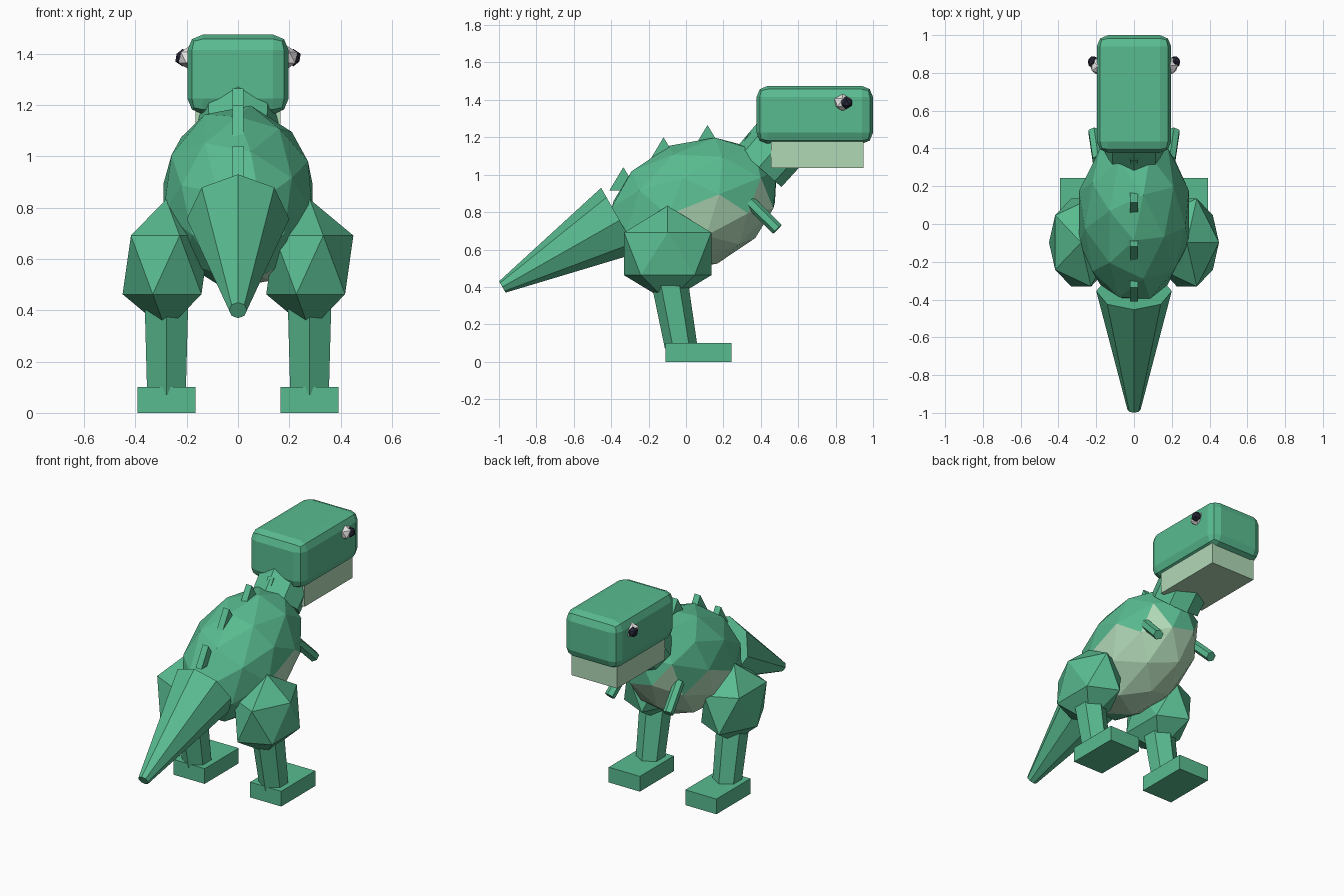
import bpy, bmesh
from math import sin, cos, pi, radians
from mathutils import Vector, Matrix

if "Cube" in bpy.data.objects:
    bpy.data.objects.remove(bpy.data.objects["Cube"])


def material(name, rgb):
    m = bpy.data.materials.new(name)
    m.diffuse_color = (*rgb, 1)
    m.use_nodes = True
    m.node_tree.nodes["Principled BSDF"].inputs["Base Color"].default_value = m.diffuse_color
    return m


GREEN = material("green", (0.10, 0.50, 0.28))
PALE = material("pale_green", (0.44, 0.69, 0.47))
WHITE = material("eye_white", (0.85, 0.82, 0.82))
DARK = material("pupil_dark", (0.02, 0.02, 0.04))


def finish(bm, name, mat):
    bmesh.ops.recalc_face_normals(bm, faces=bm.faces)
    me = bpy.data.meshes.new(name)
    bm.to_mesh(me)
    bm.free()
    me.materials.append(mat)
    ob = bpy.data.objects.new(name, me)
    bpy.context.collection.objects.link(ob)
    return ob


def ball(name, loc, scale, mat, sub=1, tilt=0):
    bm = bmesh.new()
    bmesh.ops.create_icosphere(bm, subdivisions=sub, radius=1)
    bm.transform(Matrix.Translation(loc) @ Matrix.Rotation(tilt, 4, 'X')
                 @ Matrix.Diagonal((*scale, 1)))
    return finish(bm, name, mat)


def box(name, lo, hi, mat, bevel=0):
    lo, hi = Vector(lo), Vector(hi)
    bm = bmesh.new()
    bmesh.ops.create_cube(bm, size=1)
    bm.transform(Matrix.Translation((lo + hi) / 2) @ Matrix.Diagonal((*(hi - lo), 1)))
    if bevel:
        bmesh.ops.bevel(bm, geom=bm.edges[:], offset=bevel, segments=2,
                        profile=0.5, affect='EDGES')
    return finish(bm, name, mat)


def limb(name, a, b, ra, rb, sides, mat):
    """Tapered prism from a to b, with a corner in the side plane."""
    a, b = Vector(a), Vector(b)
    axis = (b - a).normalized()
    u = axis.cross(Vector((1, 0, 0))).normalized()
    v = axis.cross(u)
    bm = bmesh.new()
    rings = []
    for p, r in ((a, ra), (b, rb)):
        rings.append([bm.verts.new(p + r * (u * cos(2 * pi * k / sides) + v * sin(2 * pi * k / sides)))
                      for k in range(sides)])
        bm.faces.new(rings[-1])
    for k in range(sides):
        j = (k + 1) % sides
        bm.faces.new((rings[0][k], rings[0][j], rings[1][j], rings[1][k]))
    return finish(bm, name, mat)


# Body with pale belly faces
body = ball("body", (0, 0.04, 0.84), (0.305, 0.48, 0.34), GREEN, 2, radians(22))
body.data.materials.append(PALE)
for f in body.data.polygons:
    if f.normal.z < -0.1 and f.center.y > -0.15:
        f.material_index = 1

# Neck, head, jaw, tail
limb("neck", (0, 0.39, 1.04), (0, 0.575, 1.25), 0.16, 0.165, 8, GREEN)
box("head", (-0.197, 0.377, 1.165), (0.197, 1.0, 1.475), GREEN, 0.06)
box("jaw", (-0.165, 0.455, 1.035), (0.165, 0.95, 1.2), PALE)
limb("tail", (0, -0.355, 0.756), (0, -0.982, 0.40), 0.2, 0.035, 8, GREEN)

# Back spikes: triangular plates
for i, (y, z) in enumerate(((0.34, 1.23), (0.115, 1.265), (-0.12, 1.2), (-0.335, 1.04))):
    bm = bmesh.new()
    tri = [bm.verts.new((-0.021, y + dy, z + dz))
           for dy, dz in ((0, 0), (0.075, -0.125), (-0.075, -0.125))]
    ext = bmesh.ops.extrude_face_region(bm, geom=[bm.faces.new(tri)])
    bmesh.ops.translate(bm, vec=(0.042, 0, 0),
                        verts=[g for g in ext['geom'] if isinstance(g, bmesh.types.BMVert)])
    # extrusion keeps the starting face as the far cap
    finish(bm, f"back_spike_{i + 1}", GREEN)

# Paired parts
for side, s in (("left", -1), ("right", 1)):
    ball(f"{side}_thigh", (s * 0.28, -0.098, 0.577), (0.19, 0.274, 0.256), GREEN)
    limb(f"{side}_shin", (s * 0.279, -0.027, 0.085), (s * 0.279, -0.1, 0.5), 0.087, 0.1, 6, GREEN)
    cx = s * 0.278
    box(f"{side}_foot", (cx - 0.113, -0.11, 0), (cx + 0.113, 0.243, 0.1), GREEN)
    limb(f"{side}_arm", (s * 0.19, 0.34, 0.855), (s * 0.212, 0.488, 0.708), 0.033, 0.033, 6, GREEN)
    ball(f"{side}_eye", (s * 0.187, 0.838, 1.385), (0.05, 0.052, 0.048), WHITE)
    ball(f"{side}_pupil", (s * 0.216, 0.857, 1.385), (0.032, 0.035, 0.034), DARK)
